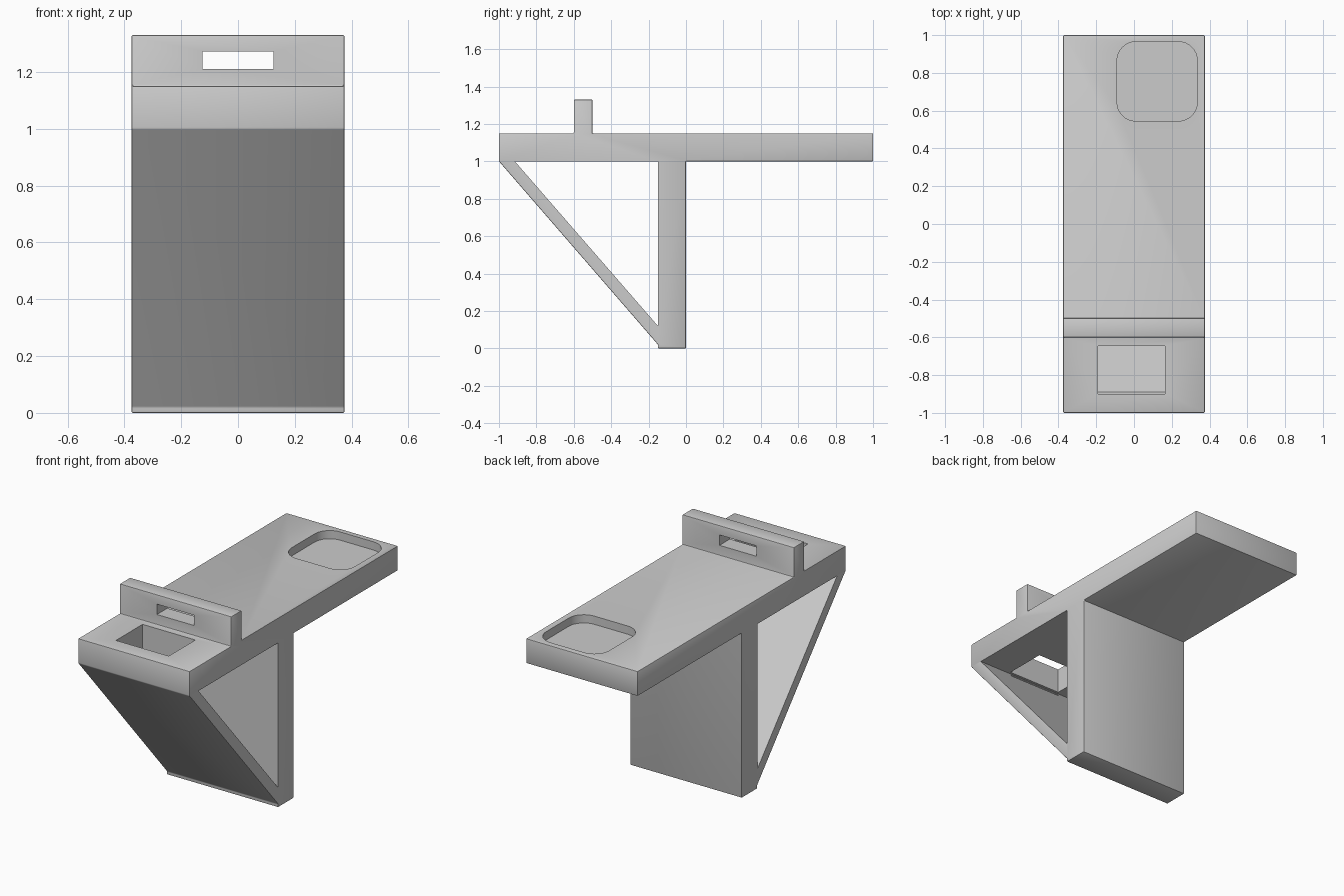
import bpy
import bmesh
from math import cos, sin, pi, radians
from mathutils import Vector

cube = bpy.data.objects.get("Cube")
if cube:
    bpy.data.objects.remove(cube, do_unlink=True)

grey = bpy.data.materials.new("plain grey")
grey.use_nodes = True
colour = (0.6, 0.6, 0.6, 1)
grey.diffuse_color = colour
grey.node_tree.nodes["Principled BSDF"].inputs["Base Color"].default_value = colour


def prism(name, points, direction):
    """Extrude a flat outline of 3D points along a direction."""
    bm = bmesh.new()
    face = bm.faces.new([bm.verts.new(p) for p in points])
    result = bmesh.ops.extrude_face_region(bm, geom=[face])
    verts = [g for g in result["geom"] if isinstance(g, bmesh.types.BMVert)]
    bmesh.ops.translate(bm, verts=verts, vec=Vector(direction))
    bmesh.ops.recalc_face_normals(bm, faces=bm.faces)
    mesh = bpy.data.meshes.new(name)
    bm.to_mesh(mesh)
    bm.free()
    mesh.materials.append(grey)
    obj = bpy.data.objects.new(name, mesh)
    bpy.context.collection.objects.link(obj)
    return obj


def side_prism(name, profile, half):
    return prism(name, [(-half, y, z) for y, z in profile], (2 * half, 0, 0))


def rounded_outline(x0, x1, y0, y1, z, radius, steps=8):
    centres = [(x1 - radius, y1 - radius), (x0 + radius, y1 - radius),
               (x0 + radius, y0 + radius), (x1 - radius, y0 + radius)]
    points = []
    for quarter, (cx, cy) in enumerate(centres):
        for i in range(steps + 1):
            a = (quarter + i / steps) * pi / 2
            points.append((cx + radius * cos(a), cy + radius * sin(a), z))
    return points


# Tabletop, upright lip, leg and slanted brace share one side profile
bracket = side_prism("shelf_bracket", [
    (-1, 1.15), (-1, 1), (-0.15, 0.02), (-0.15, 0), (0, 0), (0, 1),
    (1, 1), (1, 1.15), (-0.5, 1.15), (-0.5, 1.33), (-0.6, 1.33), (-0.6, 1.15),
], 0.375)

# Slightly eased edges
bevel = bracket.modifiers.new("eased edges", "BEVEL")
bevel.width = 0.005
bevel.segments = 2
bevel.limit_method = "ANGLE"
bevel.angle_limit = radians(30)

# Openings: brace triangle, lip slot, tray hole and shallow cup recess
cutters = [
    side_prism("brace_opening", [(-0.915, 1), (-0.15, 1), (-0.15, 0.12)], 0.5),
    side_prism("lip_slot", [(-0.7, 1.21), (-0.4, 1.21), (-0.4, 1.273), (-0.7, 1.273)], 0.125),
    prism("tray_hole", [(-0.19, -0.9, 0.97), (0.165, -0.9, 0.97),
                        (0.165, -0.645, 0.97), (-0.19, -0.645, 0.97)], (0, 0, 0.3)),
    prism("cup_recess", rounded_outline(-0.09, 0.335, 0.545, 0.965, 1.1, 0.1), (0, 0, 0.2)),
]
for cutter in cutters:
    cut = bracket.modifiers.new(cutter.name, "BOOLEAN")
    cut.operation = "DIFFERENCE"
    cut.solver = "EXACT"
    cut.object = cutter

# Apply the modifiers, then drop the cutters
bpy.context.view_layer.update()
evaluated = bracket.evaluated_get(bpy.context.evaluated_depsgraph_get())
final_mesh = bpy.data.meshes.new_from_object(evaluated)
bracket.modifiers.clear()
bracket.data = final_mesh
final_mesh.materials.clear()
final_mesh.materials.append(grey)
for polygon in final_mesh.polygons:
    polygon.material_index = 0
for cutter in cutters:
    bpy.data.objects.remove(cutter, do_unlink=True)

bpy.ops.object.select_all(action="DESELECT")
bracket.select_set(True)
bpy.context.view_layer.objects.active = bracket
bpy.ops.object.shade_smooth_by_angle(angle=radians(30))
